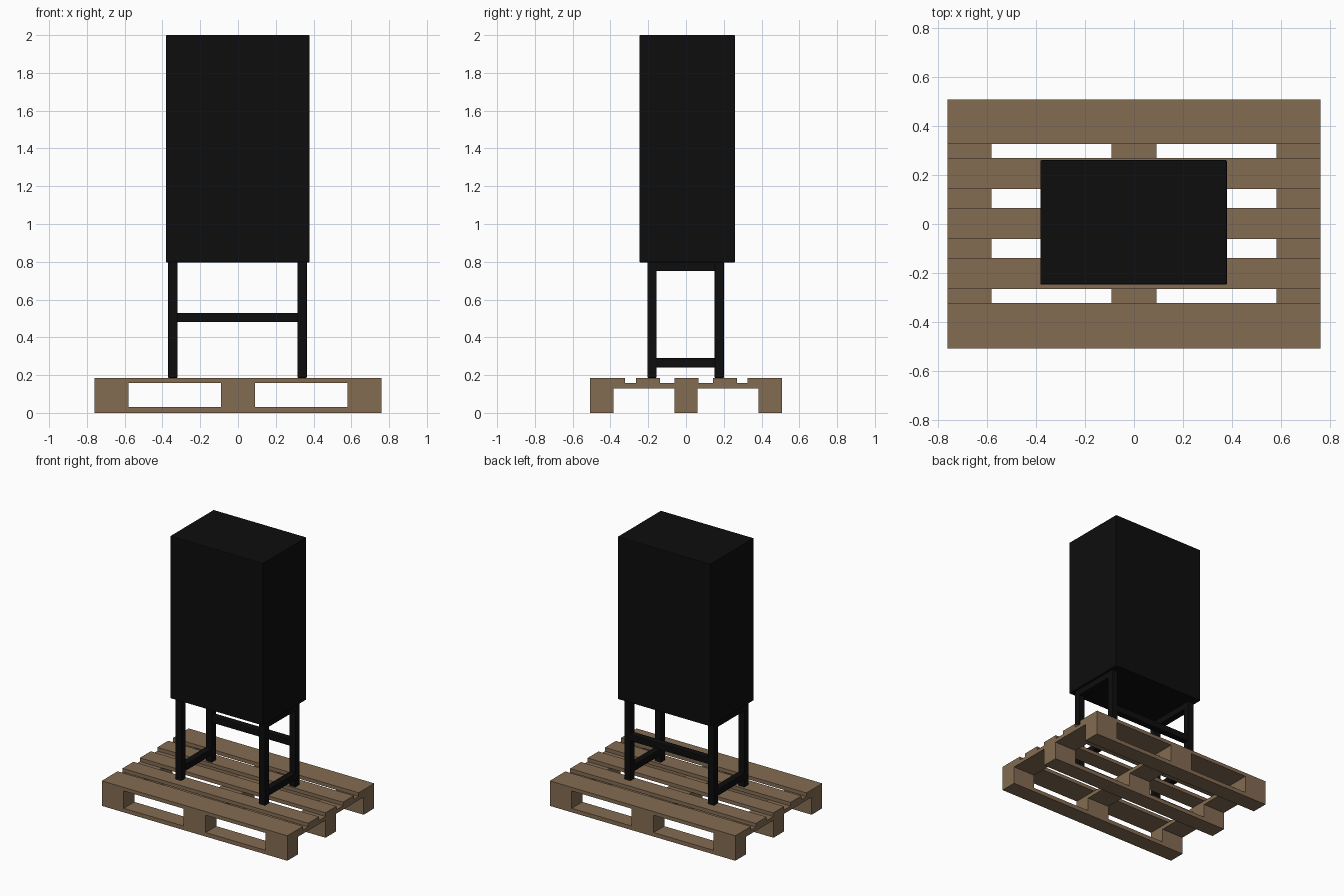
import bpy, bmesh

if "Cube" in bpy.data.objects:
    bpy.data.objects.remove(bpy.data.objects["Cube"])


def material(name, rgb):
    m = bpy.data.materials.new(name)
    m.diffuse_color = (*rgb, 1.0)
    m.use_nodes = True
    m.node_tree.nodes["Principled BSDF"].inputs["Base Color"].default_value = m.diffuse_color
    return m


WOOD = material("pallet wood", (0.23, 0.15, 0.085))
BLACK = material("matte black", (0.004, 0.004, 0.004))


def box(name, x, y, z, mat, bevel=0.0):
    """Box from (min, max) ranges, with optional softened edges."""
    me = bpy.data.meshes.new(name)
    bm = bmesh.new()
    bmesh.ops.create_cube(bm, size=1.0)
    for v in bm.verts:
        v.co = [r[0] + (c + 0.5) * (r[1] - r[0]) for c, r in zip(v.co, (x, y, z))]
    bm.to_mesh(me)
    bm.free()
    me.materials.append(mat)
    ob = bpy.data.objects.new(name, me)
    bpy.context.collection.objects.link(ob)
    if bevel:
        mod = ob.modifiers.new("soft_edges", "BEVEL")
        mod.width = bevel
        mod.segments = 2
    return ob


# Pallet levels and footprint
Z0, Z1, Z2, Z3 = 0.03, 0.13, 0.158, 0.185
LONG = (-0.76, 0.76)
cols = [(-0.76, -0.58), (-0.091, 0.091), (0.58, 0.76)]
rows = [(-0.508, -0.384), (-0.062, 0.062), (0.384, 0.508)]

# Bottom runners and spacer blocks
for y in rows:
    box("bottom_runner", LONG, y, (0, Z0), WOOD)
    for x in cols:
        box("spacer_block", x, y, (Z0, Z1), WOOD)

# Cross boards
for x in cols:
    box("cross_board", x, (-0.508, 0.508), (Z1, Z2), WOOD)

# Deck boards: wide outer ones, narrow inner ones
for y in [(-0.508, -0.323), (-0.265, -0.138), (-0.062, 0.065),
          (0.142, 0.269), (0.326, 0.508)]:
    box("deck_board", LONG, y, (Z2, Z3), WOOD)

# Stand: two side frames
leg_x = [(-0.37, -0.32), (0.314, 0.364)]
leg_y = [(-0.205, -0.155), (0.151, 0.201)]
for x in leg_x:
    for y in leg_y:
        box("stand_leg", x, y, (Z3, 0.8), BLACK, 0.005)
    box("lower_side_rail", x, (-0.16, 0.156), (0.24, 0.29), BLACK, 0.005)
    box("upper_side_rail", x, (-0.16, 0.156), (0.75, 0.8), BLACK, 0.005)

# Stand: rear cross rail
box("rear_cross_rail", (-0.325, 0.319), leg_y[1], (0.48, 0.53), BLACK, 0.005)

# Cabinet body
box("cabinet", (-0.382, 0.379), (-0.247, 0.26), (0.797, 2.0), BLACK, 0.005)
